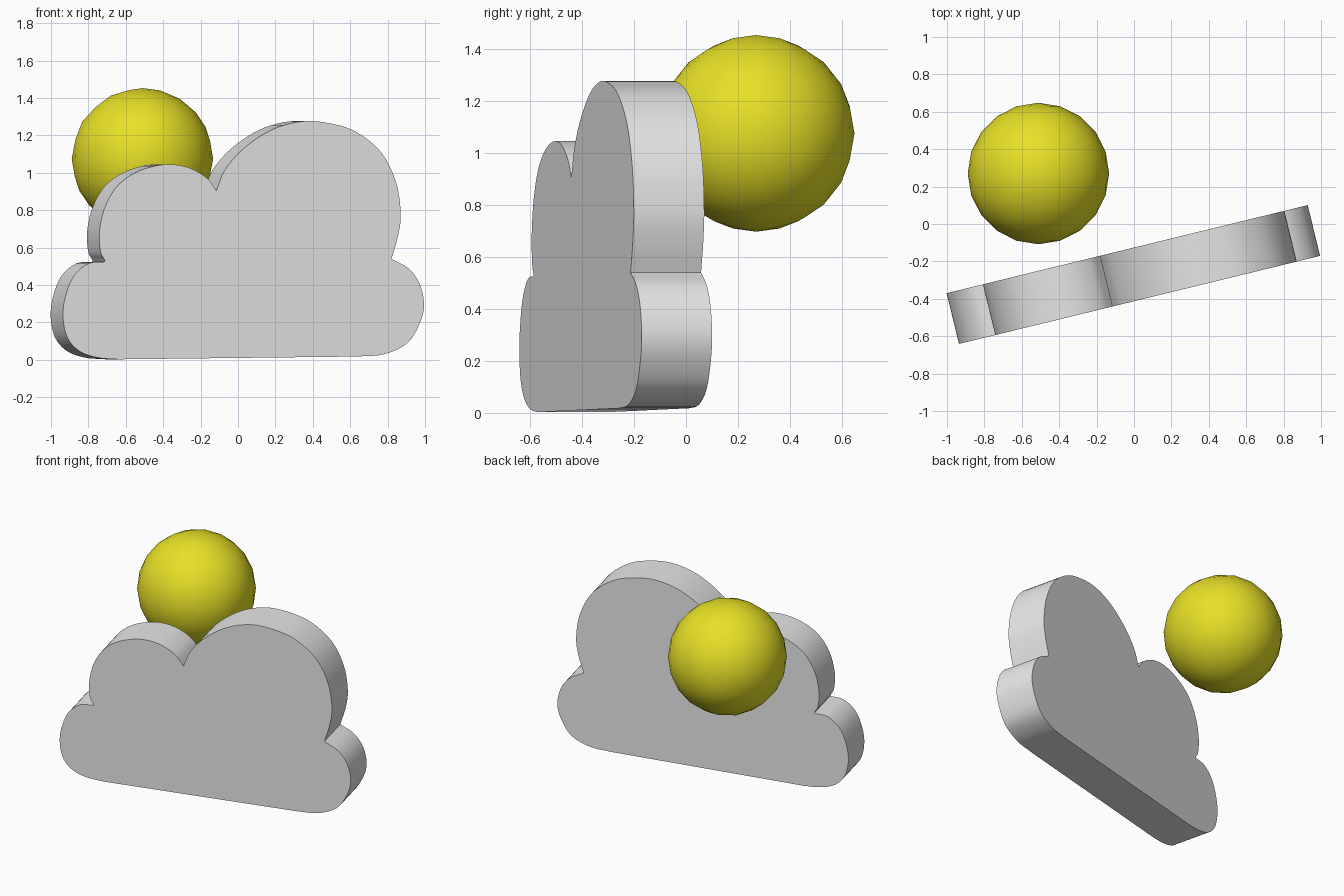
import bpy, bmesh, math
from mathutils import Vector

if "Cube" in bpy.data.objects:
    bpy.data.objects.remove(bpy.data.objects["Cube"])


def material(name, colour):
    mat = bpy.data.materials.new(name)
    mat.diffuse_color = (*colour, 1)
    mat.use_nodes = True
    mat.node_tree.nodes["Principled BSDF"].inputs["Base Color"].default_value = mat.diffuse_color
    return mat


def smooth_path(points, steps=5):
    """Smooth curve through the points, without the last point."""
    p = [Vector(q) for q in points]
    p = [2 * p[0] - p[1]] + p + [2 * p[-1] - p[-2]]
    path = []
    for a, b, c, d in zip(p, p[1:], p[2:], p[3:]):
        for i in range(steps):
            t = i / steps
            path.append(0.5 * (2 * b + (c - a) * t + (2 * a - 5 * b + 4 * c - d) * t * t
                               + (3 * b - a - 3 * c + d) * t ** 3))
    return path


def add_object(name, bm, mat):
    mesh = bpy.data.meshes.new(name)
    bm.to_mesh(mesh)
    bm.free()
    obj = bpy.data.objects.new(name, mesh)
    mesh.materials.append(mat)
    bpy.context.collection.objects.link(obj)
    bpy.ops.object.select_all(action='DESELECT')
    obj.select_set(True)
    bpy.context.view_layer.objects.active = obj
    bpy.ops.object.shade_smooth_by_angle(angle=math.radians(30))
    return obj


white = material("cloud_white", (0.8, 0.8, 0.8))
yellow = material("sun_yellow", (0.8, 0.75, 0.02))

# Cloud lobes as (x, z) on the front face, meeting at sharp notches
lobes = [
    # lower right
    [(0.64, 0.018), (0.78, 0.03), (0.90, 0.085), (0.965, 0.18), (0.995, 0.29),
     (0.97, 0.41), (0.91, 0.49), (0.82, 0.54)],
    # large upper right
    [(0.82, 0.54), (0.855, 0.66), (0.87, 0.78), (0.845, 0.95), (0.765, 1.11),
     (0.63, 1.22), (0.49, 1.265), (0.34, 1.275), (0.18, 1.23), (0.03, 1.13),
     (-0.07, 1.015), (-0.115, 0.905)],
    # upper left
    [(-0.115, 0.905), (-0.17, 0.975), (-0.27, 1.03), (-0.39, 1.045), (-0.53, 1.01),
     (-0.64, 0.935), (-0.71, 0.82), (-0.74, 0.69), (-0.735, 0.58), (-0.71, 0.53)],
    # lower left
    [(-0.71, 0.525), (-0.80, 0.515), (-0.88, 0.445), (-0.925, 0.33), (-0.935, 0.22),
     (-0.91, 0.115), (-0.845, 0.045), (-0.75, 0.012), (-0.64, 0.003)],
]
outline = [p for lobe in lobes for p in smooth_path(lobe)] + [Vector(lobes[-1][-1])]

# Cloud: front face on a turned plane, extruded straight back
turn = math.radians(13.7)
depth = 0.279
bm = bmesh.new()
front = bm.faces.new([bm.verts.new((p.x, -0.405 + math.tan(turn) * (p.x - 0.0325), p.y))
                      for p in outline])
result = bmesh.ops.extrude_face_region(bm, geom=[front], use_keep_orig=True)
back = [v for v in result["geom"] if isinstance(v, bmesh.types.BMVert)]
bmesh.ops.translate(bm, verts=back,
                    vec=(-depth * math.sin(turn), depth * math.cos(turn), 0))
bmesh.ops.recalc_face_normals(bm, faces=bm.faces)
add_object("cloud", bm, white)

# Sun behind the cloud
bm = bmesh.new()
bmesh.ops.create_icosphere(bm, subdivisions=3, radius=0.378)
sun = add_object("sun", bm, yellow)
sun.location = (-0.511, 0.27, 1.075)
